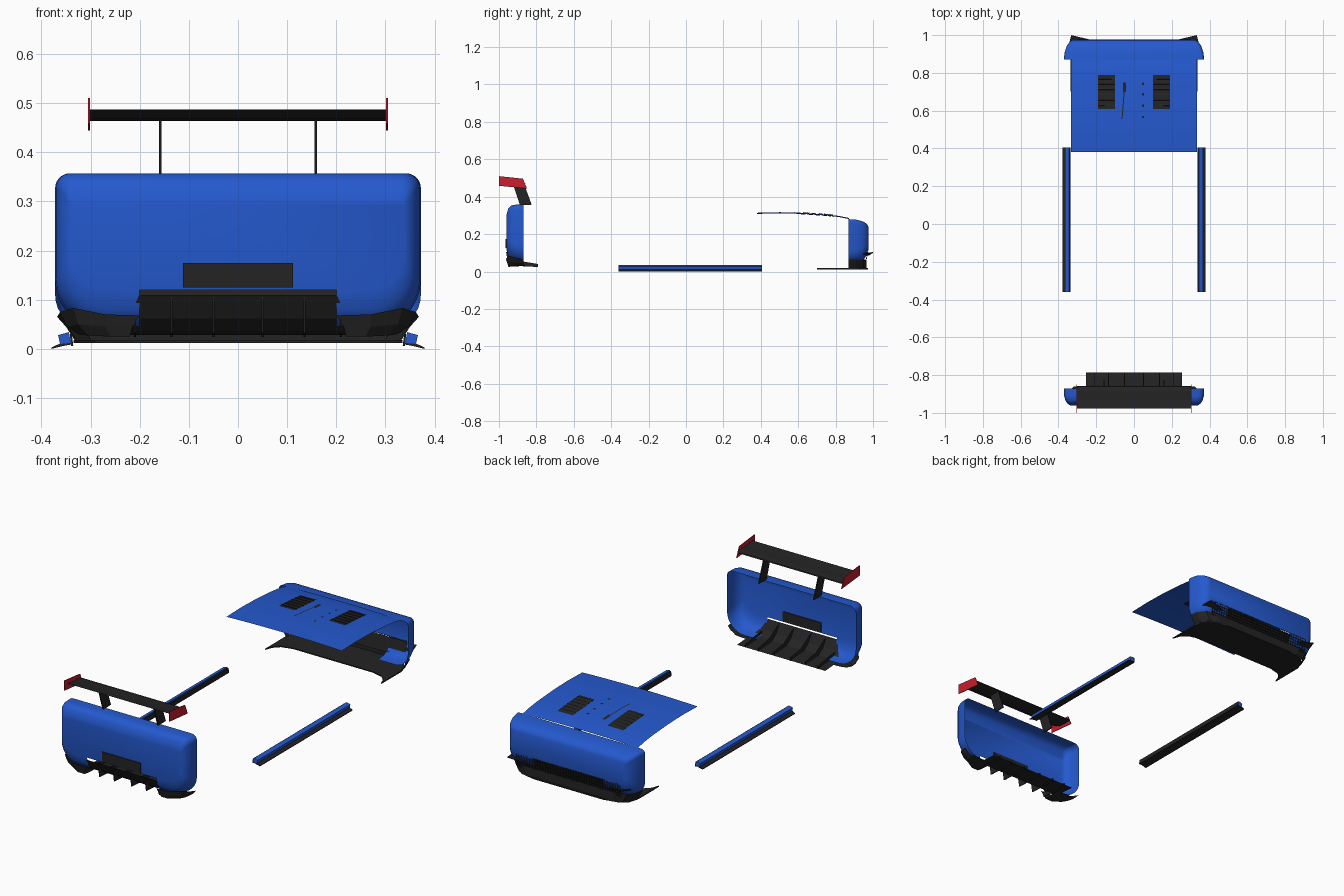
import bpy, bmesh, math

if "Cube" in bpy.data.objects:
    bpy.data.objects.remove(bpy.data.objects["Cube"])


def material(name, rgb):
    m = bpy.data.materials.new(name)
    m.use_nodes = True
    m.diffuse_color = (*rgb, 1)
    m.node_tree.nodes["Principled BSDF"].inputs["Base Color"].default_value = (*rgb, 1)
    return m


BLUE = material("blue paint", (0.018, 0.1, 0.62))
BLACK = material("black trim", (0.017, 0.017, 0.017))
RED = material("red end plates", (0.58, 0.013, 0.026))


def finish(bm, name, mat, smooth=False):
    bmesh.ops.recalc_face_normals(bm, faces=bm.faces)
    me = bpy.data.meshes.new(name)
    bm.to_mesh(me)
    bm.free()
    me.materials.append(mat)
    ob = bpy.data.objects.new(name, me)
    bpy.context.collection.objects.link(ob)
    if smooth:
        bpy.ops.object.select_all(action='DESELECT')
        ob.select_set(True)
        bpy.context.view_layer.objects.active = ob
        bpy.ops.object.shade_smooth_by_angle(angle=math.radians(40))
    return ob


def prism(name, points, offset, mat):
    """Extrude a flat outline by an offset vector."""
    bm = bmesh.new()
    face = bm.faces.new([bm.verts.new(p) for p in points])
    new = bmesh.ops.extrude_face_region(bm, geom=[face])["geom"]
    bmesh.ops.translate(bm, vec=offset, verts=[v for v in new if isinstance(v, bmesh.types.BMVert)])
    return finish(bm, name, mat)


def box(name, x, y, z, mat):
    pts = [(x[0], y[0], z[0]), (x[1], y[0], z[0]), (x[1], y[1], z[0]), (x[0], y[1], z[0])]
    return prism(name, pts, (0, 0, z[1] - z[0]), mat)


def strip(name, rows, mat, smooth=False):
    """Skin a sheet across rows of points."""
    bm = bmesh.new()
    rows = [[bm.verts.new(p) for p in r] for r in rows]
    for a, b in zip(rows, rows[1:]):
        for i in range(len(a) - 1):
            bm.faces.new((a[i], a[i + 1], b[i + 1], b[i]))
    return finish(bm, name, mat, smooth)


def sides():
    return (("left", 1), ("right", -1))


def outline(y, w, z0, z1, rb, rt, n=8):
    """Rounded rectangle with separate bottom and top corner radii."""
    pts = []
    for cx, cz, r, start in ((w - rb, z0 + rb, rb, -90), (w - rt, z1 - rt, rt, 0),
                             (rt - w, z1 - rt, rt, 90), (rb - w, z0 + rb, rb, 180)):
        for i in range(n + 1):
            a = math.radians(start + 90 * i / n)
            pts.append((cx + r * math.cos(a), y, cz + r * math.sin(a)))
    return pts + [(-0.2, y, z0), (0.2, y, z0)]


def bumper(name, rings):
    """Open cup with rolled edges, a flat face and a gap in the lower middle."""
    bm = bmesh.new()
    loops = [[bm.verts.new(p) for p in outline(*r)] for r in rings]
    for a, b in zip(loops, loops[1:]):
        for i in range(len(a)):
            if i != len(a) - 2:
                j = (i + 1) % len(a)
                bm.faces.new((a[i], a[j], b[j], b[i]))
    bm.faces.new(loops[-1])
    return finish(bm, name, BLUE, True)


# Bumper shells
bumper("rear_bumper", [(-0.87, 0.372, 0.04, 0.357, 0.1, 0.03), (-0.91, 0.37, 0.045, 0.357, 0.1, 0.03),
                       (-0.935, 0.363, 0.055, 0.353, 0.1, 0.03), (-0.95, 0.353, 0.08, 0.338, 0.09, 0.025),
                       (-0.96, 0.339, 0.12, 0.302, 0.07, 0.01)])
bumper("front_bumper", [(0.87, 0.372, 0.04, 0.28, 0.07, 0.02), (0.91, 0.367, 0.045, 0.277, 0.07, 0.02),
                        (0.945, 0.355, 0.055, 0.268, 0.07, 0.02), (0.965, 0.34, 0.085, 0.257, 0.06, 0.02),
                        (0.975, 0.325, 0.12, 0.24, 0.04, 0.015)])

# Plate recess, seen on both faces of the rear bumper
box("rear_plate_panel", (-0.112, 0.112), (-0.964, -0.956), (0.125, 0.175), BLACK)

# Rear diffuser: upswept sheet with fins
strip("diffuser", [[(-w, y, z), (w, y, z)] for w, y, z in
                   ((0.2, -0.963, 0.11), (0.225, -0.935, 0.062), (0.255, -0.9, 0.036), (0.255, -0.785, 0.028))], BLACK)
for i, x in enumerate((-0.21, -0.135, -0.05, 0.05, 0.135, 0.21)):
    top = 0.062 if abs(x) > 0.2 else 0.106
    prism(f"diffuser_fin_{i}", [(x - 0.002, -0.962, top), (x - 0.002, -0.95, 0.032),
                                (x - 0.002, -0.79, 0.024), (x - 0.002, -0.79, 0.04), (x - 0.002, -0.88, 0.055)],
          (0.004, 0, 0), BLACK)

# Lower lips wrapping the corners of each bumper
for side, s in sides():
    strip(f"rear_lip_{side}", [
        [(s * 0.2, -0.962, 0.068), (s * 0.27, -0.96, 0.07), (s * 0.335, -0.945, 0.083), (s * 0.362, -0.91, 0.075), (s * 0.368, -0.87, 0.065)],
        [(s * 0.215, -0.955, 0.045), (s * 0.27, -0.955, 0.045), (s * 0.325, -0.935, 0.05), (s * 0.348, -0.9, 0.045), (s * 0.35, -0.87, 0.045)],
        [(s * 0.22, -0.95, 0.025), (s * 0.26, -0.95, 0.025), (s * 0.305, -0.925, 0.027), (s * 0.325, -0.9, 0.03), (s * 0.33, -0.87, 0.035)],
        [(s * 0.22, -0.86, 0.03), (s * 0.25, -0.86, 0.03), (s * 0.27, -0.86, 0.03), (s * 0.3, -0.86, 0.032), (s * 0.32, -0.86, 0.035)]],
        BLACK)
    # Dive plane on each front corner
    prism(f"dive_plane_{side}", [(s * 0.332, 1.0, 0.1), (s * 0.24, 0.978, 0.085), (s * 0.3, 0.955, 0.085),
                                 (s * 0.35, 0.93, 0.09)], (0, 0, 0.004), BLACK)

path = [(0.35, 0.87), (0.345, 0.91), (0.315, 0.95), (0.26, 0.965)]
path += [(-x, y) for x, y in reversed(path)]
strip("front_lip", [[(x * k, y, z) for x, y in path] for k, z in ((1.03, 0.065), (1, 0.045), (0.95, 0.018))], BLACK)

# Front grille: backing sheet and raised mesh
strip("grille_back", [[(-0.3, y, z), (0.3, y, z)] for y, z in ((0.966, 0.122), (0.95, 0.045))], BLACK)
cols, rows = 40, 5
grille = strip("grille_mesh", [[(-0.3 + 0.6 * i / cols, 0.974 - 0.012 * j / rows, 0.122 - 0.07 * j / rows)
                                for i in range(cols + 1)] for j in range(rows + 1)], BLACK)
wire = grille.modifiers.new("mesh", 'WIREFRAME')
wire.thickness = 0.004

# Splitter with swept-back tails
half = [(0.2, 0.972), (0.28, 0.955), (0.32, 0.925), (0.335, 0.87), (0.335, 0.7), (0.32, 0.74), (0.29, 0.77), (0.23, 0.785)]
prism("splitter", [(x, y, 0.012) for x, y in half] + [(-x, y, 0.012) for x, y in reversed(half)], (0, 0, 0.006), BLACK)

# Hood: gently crowned sheet
PROFILE = [(0.38, 0.308), (0.5, 0.311), (0.62, 0.308), (0.75, 0.299), (0.82, 0.291), (0.872, 0.28)]


def hood_z(x, y):
    for (y0, z0), (y1, z1) in zip(PROFILE, PROFILE[1:]):
        if y <= y1:
            break
    return z0 + (z1 - z0) * (y - y0) / (y1 - y0) + 0.006 * (1 - (x / 0.335) ** 2)


def hood_patch(name, x0, x1, y0, y1, lift, mat, n=10, skew=0):
    return strip(name, [[(x, y, hood_z(x, y) + lift) for i in range(n + 1)
                         for x in [x0 + (x1 - x0) * i / n + skew * (y - y0)]]
                        for j in range(n + 1) for y in [y0 + (y1 - y0) * j / n]], mat, True)


hood_patch("hood", -0.333, 0.333, 0.38, 0.872, 0, BLUE, 24)

# Hood vents with louvres, and slim slots between them
for side, s in sides():
    hood_patch(f"hood_vent_{side}", s * 0.1, s * 0.19, 0.61, 0.79, 0.003, BLACK)
    hood_patch(f"hood_vent_under_{side}", s * 0.1, s * 0.19, 0.61, 0.79, -0.006, BLACK)
    for i in range(6):
        y = 0.625 + 0.028 * i
        z = hood_z(0.145, y)
        prism(f"louvre_{side}_{i}", [(s * 0.102, y, z + 0.001), (s * 0.102, y + 0.012, z + 0.001),
                                     (s * 0.102, y + 0.003, z + 0.006)], (s * 0.086, 0, 0), BLACK)
hood_patch("hood_slot_right", -0.066, -0.061, 0.555, 0.7, 0.002, BLACK, 6, 0.08)
hood_patch("hood_slot_right_tip", -0.057, -0.042, 0.7, 0.75, 0.002, BLACK, 4)
for i, y in enumerate((0.56, 0.62, 0.68, 0.735)):
    hood_patch(f"hood_slot_left_{i}", 0.042, 0.054, y, y + 0.013, 0.002, BLACK, 2)

# Side skirts: painted sill on a flared black blade
for side, s in sides():
    def bar(name, section, mat):
        prism(name, [(s * x, -0.36, z) for x, z in section], (0, 0.765, 0), mat)
    bar(f"skirt_sill_{side}", [(0.34, 0.012), (0.362, 0.01), (0.366, 0.028), (0.344, 0.034)], BLUE)
    bar(f"skirt_blade_{side}", [(0.338, 0.009), (0.355, 0.006), (0.379, 0), (0.379, 0.003), (0.362, 0.011), (0.338, 0.012)], BLACK)
    bar(f"skirt_flange_{side}", [(0.335, 0.006), (0.34, 0.006), (0.342, 0.03), (0.338, 0.03)], BLACK)

# Rear wing: aerofoil blade, end plates and struts
foil = [(-0.978, 0.487), (-0.93, 0.48), (-0.885, 0.478), (-0.86, 0.472), (-0.857, 0.467), (-0.89, 0.464), (-0.935, 0.468)]
prism("wing_blade", [(-0.303, y, z) for y, z in foil], (0.606, 0, 0), BLACK)
for side, s in sides():
    prism(f"wing_end_plate_{side}", [(s * 0.301, y, z) for y, z in
                                     ((-1.0, 0.51), (-0.872, 0.496), (-0.85, 0.444), (-1.0, 0.458))], (s * 0.004, 0, 0), RED)
    prism(f"wing_strut_{side}", [(s * 0.156, y, z) for y, z in
                                 ((-0.925, 0.468), (-0.865, 0.466), (-0.825, 0.357), (-0.888, 0.355))], (s * 0.005, 0, 0), BLACK)
